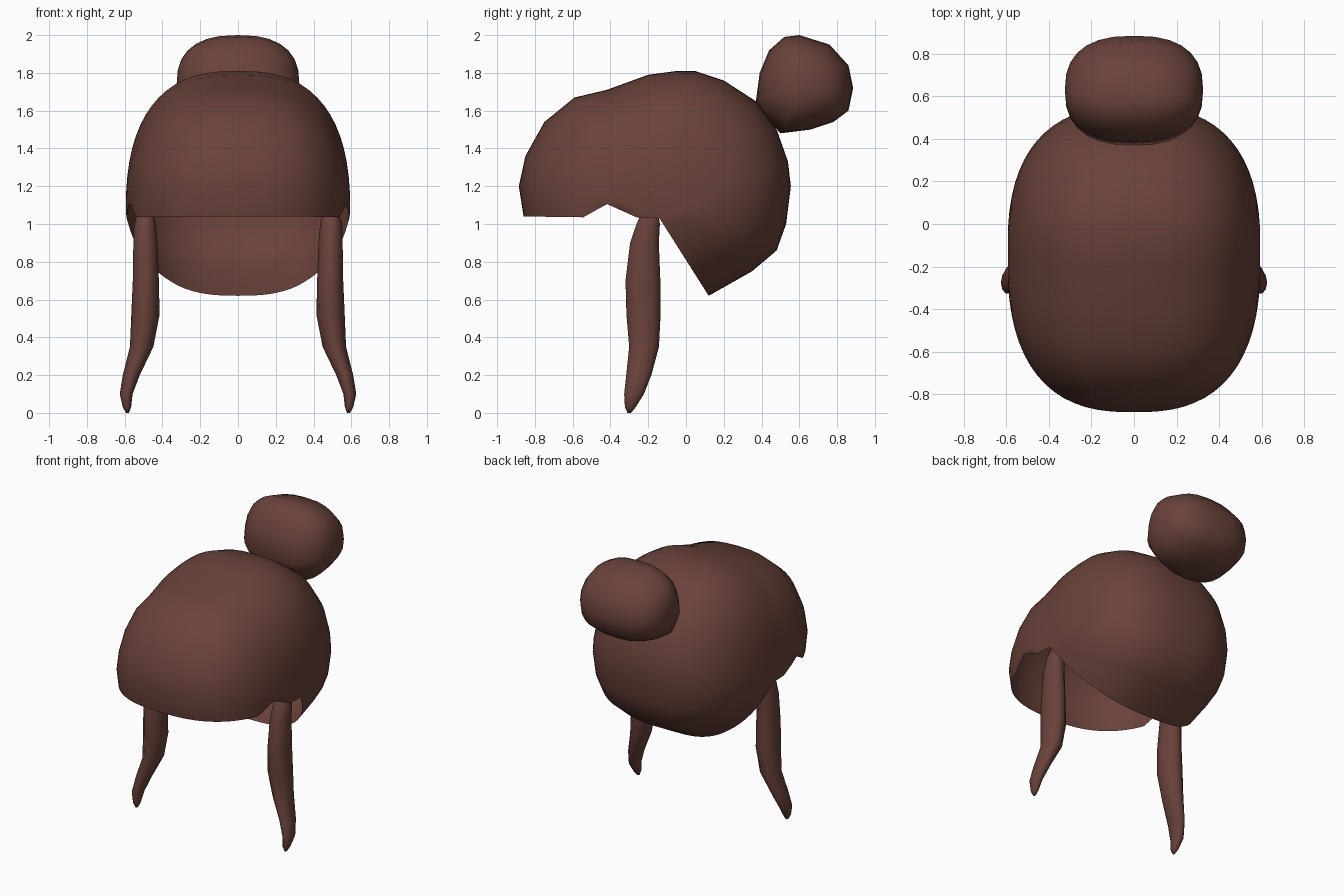
import bpy, bmesh, math

old = bpy.data.objects.get("Cube")
if old:
    bpy.data.objects.remove(old, do_unlink=True)

brown = bpy.data.materials.new("dark brown hair")
brown.use_nodes = True
colour = (0.14, 0.054, 0.042, 1)
brown.diffuse_color = colour
brown.node_tree.nodes["Principled BSDF"].inputs["Base Color"].default_value = colour


def loft(name, rows, wrap_rows=False, wrap_cols=False, caps=False, shape=None):
    """Skin a grid of points as a smooth surface."""
    bm = bmesh.new()
    grid = [[bm.verts.new(p) for p in row] for row in rows]
    n, m = len(grid), len(grid[0])
    for i in range(n if wrap_rows else n - 1):
        for j in range(m if wrap_cols else m - 1):
            a, b = grid[i], grid[(i + 1) % n]
            k = (j + 1) % m
            bm.faces.new((a[j], a[k], b[k], b[j]))
    if caps:
        bm.faces.new(grid[0])
        bm.faces.new(grid[-1])
    if shape:
        for v in bm.verts:
            shape(v)
    bmesh.ops.remove_doubles(bm, verts=bm.verts, dist=0.0005)
    bmesh.ops.recalc_face_normals(bm, faces=bm.faces)
    mesh = bpy.data.meshes.new(name)
    bm.to_mesh(mesh)
    bm.free()
    mesh.shade_smooth()
    mesh.materials.append(brown)
    ob = bpy.data.objects.new(name, mesh)
    bpy.context.collection.objects.link(ob)
    return ob


def fan_rows(profile, pole, width, power, cols):
    """Sweep a side profile (y, z) out to a pole on each side."""
    rows = []
    for y, z in profile:
        row = []
        for j in range(cols + 1):
            a = math.pi * (j / cols - 0.5)
            r = max(math.cos(a), 0) ** (2 / power)
            x = math.copysign(abs(math.sin(a)) ** (2 / power), a) * width
            row.append((x, pole[0] + (y - pole[0]) * r, pole[1] + (z - pole[1]) * r))
        rows.append(row)
    return rows


# Hair cap with fringe: front rim, over the crown, down to the nape
cap_profile = [(-0.86, 1.04), (-0.885, 1.2), (-0.85, 1.36), (-0.75, 1.54), (-0.59, 1.67),
               (-0.42, 1.71), (-0.2, 1.79), (-0.05, 1.81), (0.05, 1.81), (0.2, 1.76),
               (0.37, 1.65), (0.48, 1.5), (0.54, 1.33), (0.555, 1.2), (0.53, 1.0),
               (0.48, 0.86), (0.35, 0.75), (0.12, 0.62)]


def trim_cap(v):
    # narrow nape
    v.co.x *= 1 - 0.16 * max(0, min(1, (1.05 - v.co.z) / 0.35))
    # notch where the fringe meets the side
    if -0.6 < v.co.y < -0.25:
        y = v.co.y
        rise = (y + 0.51) / 0.06 if y < -0.45 else (-0.25 - y) / 0.2
        v.co.z = max(v.co.z, 1.03 + 0.09 * max(0, rise))


loft("hair_cap", fan_rows(cap_profile, (-0.14, 1.03), 0.595, 2.6, 32), shape=trim_cap)

# Bun at the back of the crown
bun_profile = [(0.37, 1.65), (0.39, 1.8), (0.44, 1.92), (0.52, 1.99), (0.6, 2.0),
               (0.76, 1.95), (0.86, 1.84), (0.885, 1.72), (0.86, 1.6), (0.78, 1.54),
               (0.66, 1.5), (0.5, 1.48), (0.42, 1.57)]
loft("hair_bun", fan_rows(bun_profile, (0.63, 1.74), 0.325, 2.5, 14), wrap_rows=True)

# Side locks: centre x, y, z, then half width and half depth
lock_path = [(0.49, -0.19, 1.08, 0.035, 0.04), (0.493, -0.2, 1.0, 0.058, 0.065),
             (0.49, -0.22, 0.9, 0.064, 0.08), (0.488, -0.228, 0.7, 0.069, 0.097),
             (0.49, -0.225, 0.52, 0.075, 0.095), (0.51, -0.222, 0.35, 0.062, 0.083),
             (0.565, -0.25, 0.2, 0.045, 0.07), (0.592, -0.275, 0.1, 0.034, 0.055),
             (0.588, -0.295, 0.03, 0.022, 0.03), (0.585, -0.3, 0, 0.008, 0.01)]
for side, name in ((1, "left_lock"), (-1, "right_lock")):
    rows = []
    for x, y, z, w, d in lock_path:
        ring = [2 * math.pi * k / 10 for k in range(10)]
        rows.append([(side * (x + w * math.cos(a)), y + d * math.sin(a), z) for a in ring])
    loft(name, rows, wrap_cols=True, caps=True)
